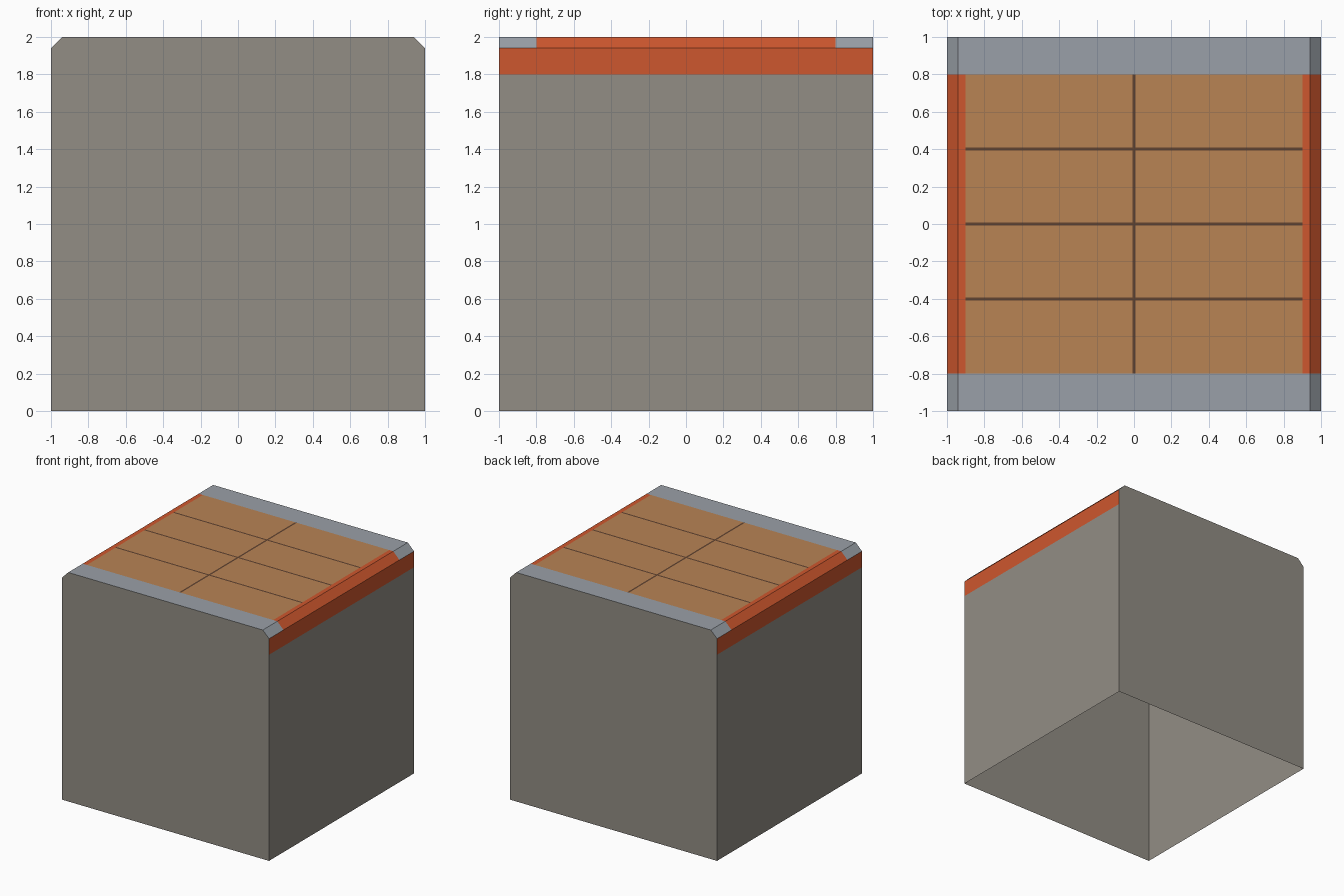
import bpy
import bmesh
from mathutils import Vector

cube = bpy.data.objects.get("Cube")
if cube:
    bpy.data.objects.remove(cube, do_unlink=True)

SIDE, HEIGHT, CHAMFER = 1.0, 2.0, 0.06
BAND_Z = 1.8       # lower edge of the orange side bands
STRIP_Y = 0.8      # inner edge of the metal end strips
PANEL_X = 0.9      # half width of the wooden panel
GROOVE = 0.008     # half width of a groove
GROOVE_YS = (-0.4, 0.0, 0.4)


def linear(c):
    c /= 255
    return c / 12.92 if c <= 0.04045 else ((c + 0.055) / 1.055) ** 2.4


def material(name, rgb):
    colour = [linear(c) for c in rgb] + [1.0]
    mat = bpy.data.materials.new(name)
    mat.use_nodes = True
    mat.diffuse_color = colour
    mat.node_tree.nodes["Principled BSDF"].inputs["Base Color"].default_value = colour
    return mat


WALL, ORANGE, METAL, WOOD, DARK = range(5)
materials = [
    material("stone grey", (146, 141, 133)),
    material("orange paint", (206, 87, 46)),
    material("blue grey metal", (154, 160, 168)),
    material("tan wood", (184, 131, 84)),
    material("dark brown groove", (98, 68, 48)),
]

bm = bmesh.new()

# Open-bottomed shell: chamfered outline swept from front to back
half = [(SIDE, 0), (SIDE, HEIGHT - CHAMFER), (SIDE - CHAMFER, HEIGHT)]
outline = half + [(-x, z) for x, z in reversed(half)]
front, back = ([bm.verts.new((x, y, z)) for x, z in outline] for y in (-SIDE, SIDE))
bm.faces.new(front)
bm.faces.new(back[::-1])
for i in range(len(outline) - 1):
    bm.faces.new((front[i], back[i], back[i + 1], front[i + 1]))
bmesh.ops.recalc_face_normals(bm, faces=bm.faces)
if sum(f.normal.dot(f.calc_center_median() - Vector((0, 0, 1))) for f in bm.faces) < 0:
    bmesh.ops.reverse_faces(bm, faces=bm.faces)


def cut(axis, position, select):
    """Split the chosen faces along a plane across one axis."""
    bm.normal_update()
    faces = [f for f in bm.faces if select(f)]
    edges = {e for f in faces for e in f.edges}
    verts = {v for f in faces for v in f.verts}
    co, no = Vector(), Vector()
    co[axis], no[axis] = position, 1
    bmesh.ops.bisect_plane(bm, geom=faces + list(edges) + list(verts),
                           plane_co=co, plane_no=no, dist=1e-5)


def is_side(f):
    return abs(f.normal.x) > 0.9


def is_top(f):
    return f.normal.z > 0.9


def is_panel(f):
    c = f.calc_center_median()
    return is_top(f) and abs(c.y) < STRIP_Y and abs(c.x) < PANEL_X


# Colour borders and panel grooves
cut(2, BAND_Z, is_side)
for s in (-1, 1):
    cut(1, s * STRIP_Y, lambda f: f.normal.z > 0.5)
for s in (-1, 1):
    cut(0, s * PANEL_X, lambda f: is_top(f) and abs(f.calc_center_median().y) < STRIP_Y)
for s in (-GROOVE, GROOVE):
    cut(0, s, is_panel)
    for y in GROOVE_YS:
        cut(1, y + s, is_panel)


def face_colour(f):
    c = f.calc_center_median()
    if f.normal.z < 0.5:
        return ORANGE if is_side(f) and c.z > BAND_Z else WALL
    if abs(c.y) > STRIP_Y:
        return METAL
    if not is_panel(f):
        return ORANGE
    in_groove = abs(c.x) < GROOVE or any(abs(c.y - y) < GROOVE for y in GROOVE_YS)
    return DARK if in_groove else WOOD


bm.normal_update()
for f in bm.faces:
    f.material_index = face_colour(f)

mesh = bpy.data.meshes.new("box_shell")
bm.to_mesh(mesh)
bm.free()
for mat in materials:
    mesh.materials.append(mat)
shell = bpy.data.objects.new("box_shell", mesh)
bpy.context.collection.objects.link(shell)
